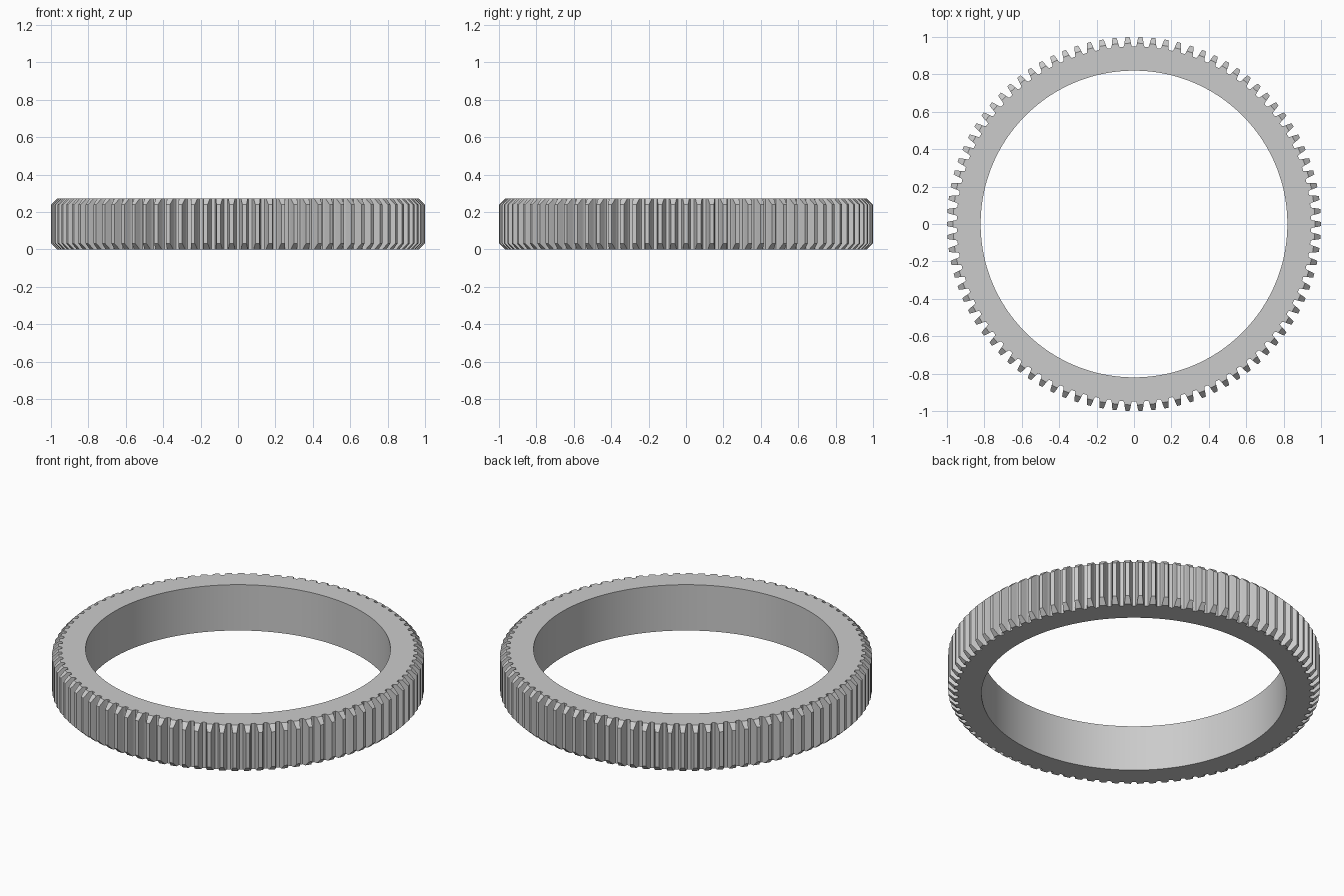
import bpy, bmesh, math

cube = bpy.data.objects.get("Cube")
if cube:
    bpy.data.objects.remove(cube, do_unlink=True)

TEETH = 90
HEIGHT = 0.272
BORE = 0.82
CHAMFER_START = 0.967
# tooth flank: radius, half width
FLANK = [(0.948, 0.024), (0.955, 0.020), (CHAMFER_START, 0.0175),
         (0.985, 0.0145), (1.0, 0.0105)]

steel = bpy.data.materials.new("steel grey")
steel.use_nodes = True
colour = (0.6, 0.6, 0.6, 1)
steel.diffuse_color = colour
steel.node_tree.nodes["Principled BSDF"].inputs["Base Color"].default_value = colour

bm = bmesh.new()


def pair(radius, angle):
    """Bottom and top vertex; the ends slope in beyond the chamfer radius."""
    cut = max(0, radius - CHAMFER_START)
    x, y = radius * math.cos(angle), radius * math.sin(angle)
    return bm.verts.new((x, y, cut)), bm.verts.new((x, y, HEIGHT - cut))


def wall(a, b):
    bm.faces.new((a[0], b[0], b[1], a[1]))


def caps(*pairs):
    bm.faces.new([p[1] for p in pairs])
    bm.faces.new([p[0] for p in reversed(pairs)])


# vertices of each tooth and its share of the bore
step = 2 * math.pi / TEETH
teeth = []
for i in range(TEETH):
    mid = i * step
    right = [pair(r, mid - w / r) for r, w in FLANK]
    left = [pair(r, mid + w / r) for r, w in FLANK]
    bore = [pair(BORE, mid - step / 4), pair(BORE, mid + step / 4)]
    teeth.append((right, left, bore))

# tooth flanks, tip, chamfers, valley and ring faces
for i, (right, left, bore) in enumerate(teeth):
    next_right, _, next_bore = teeth[(i + 1) % TEETH]
    for k in range(len(FLANK) - 1):
        wall(right[k], right[k + 1])
        wall(left[k + 1], left[k])
        caps(right[k], right[k + 1], left[k + 1], left[k])
    wall(right[-1], left[-1])
    wall(left[0], next_right[0])
    caps(bore[0], right[0], left[0], bore[1])
    caps(bore[1], left[0], next_right[0], next_bore[0])
    wall(bore[1], bore[0])
    wall(next_bore[0], bore[1])

bmesh.ops.recalc_face_normals(bm, faces=bm.faces)
mesh = bpy.data.meshes.new("gear_ring")
bm.to_mesh(mesh)
bm.free()
mesh.materials.append(steel)
gear = bpy.data.objects.new("gear_ring", mesh)
bpy.context.collection.objects.link(gear)

# smooth bore, crisp teeth
bpy.ops.object.select_all(action='DESELECT')
gear.select_set(True)
bpy.context.view_layer.objects.active = gear
bpy.ops.object.shade_smooth_by_angle(angle=math.radians(20))
